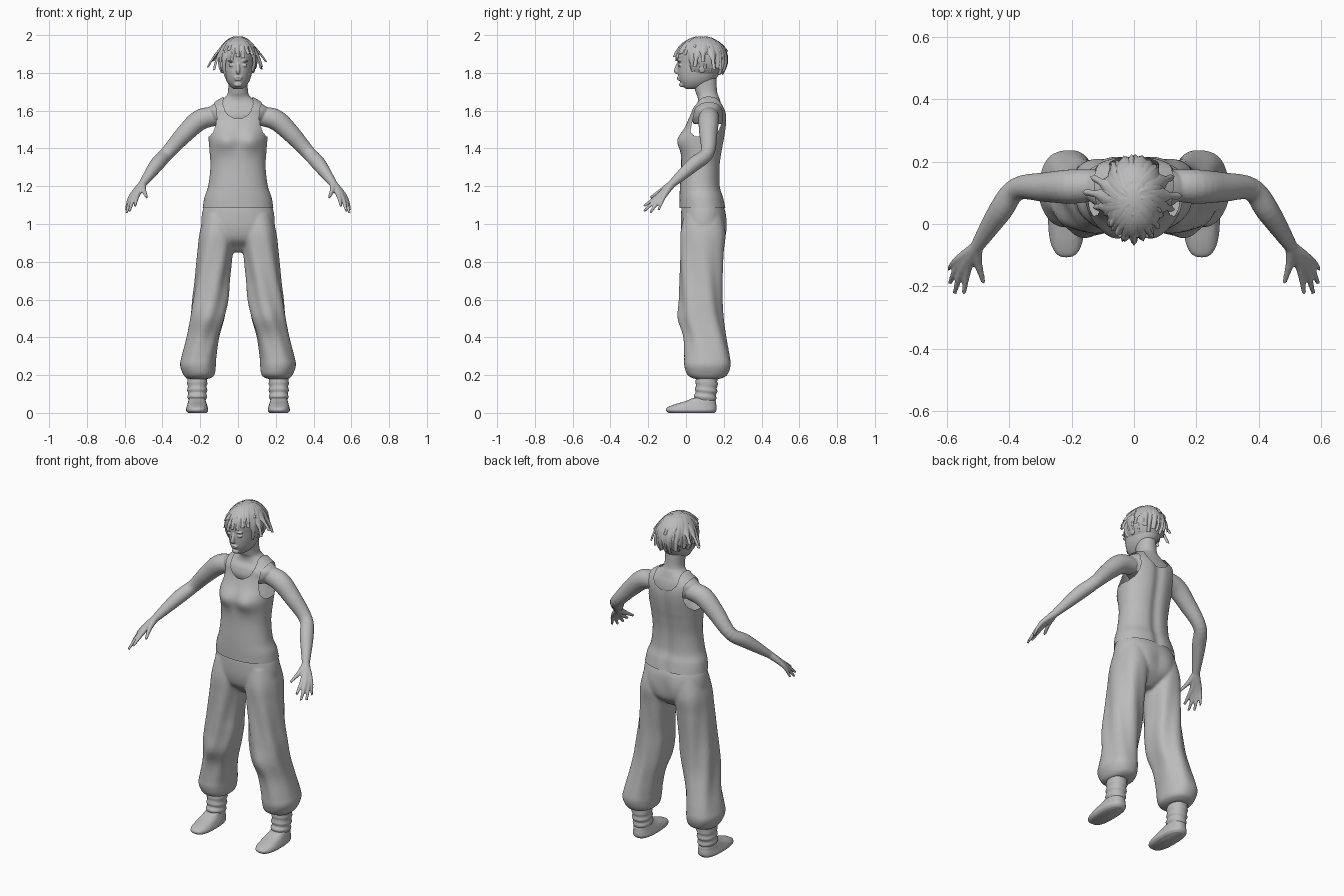
import bpy, bmesh, math, random
from mathutils import Vector, Matrix

random.seed(4)
cube = bpy.data.objects.get("Cube")
if cube:
    bpy.data.objects.remove(cube)

grey = bpy.data.materials.new("plain_grey")
grey.use_nodes = True
grey.diffuse_color = (0.5, 0.5, 0.5, 1)
grey.node_tree.nodes["Principled BSDF"].inputs["Base Color"].default_value = (0.5, 0.5, 0.5, 1)


def finish(name, bm, voxel=0, smooth=0):
    """Turn a bmesh into a smooth object, optionally fusing its overlapping parts."""
    bmesh.ops.recalc_face_normals(bm, faces=bm.faces)
    for face in bm.faces:
        face.smooth = True
    mesh = bpy.data.meshes.new(name)
    bm.to_mesh(mesh)
    bm.free()
    mesh.materials.append(grey)
    obj = bpy.data.objects.new(name, mesh)
    bpy.context.collection.objects.link(obj)
    if voxel:
        fuse = obj.modifiers.new("fuse", 'REMESH')
        fuse.mode = 'VOXEL'
        fuse.voxel_size = voxel
        fuse.use_smooth_shade = True
    if smooth:
        relax = obj.modifiers.new("relax", 'SMOOTH')
        relax.iterations = smooth
    return obj


def spline(rows, steps):
    """Smooth interpolation through rows of values."""
    out = []
    for i in range(len(rows) - 1):
        a, b = rows[max(i - 1, 0)], rows[i]
        c, d = rows[i + 1], rows[min(i + 2, len(rows) - 1)]
        for s in range(steps):
            t = s / steps
            out.append([q + t * (r - p) / 2 + t * t * (p - 2.5 * q + 2 * r - w / 2)
                        + t ** 3 * (1.5 * (q - r) + (w - p) / 2)
                        for p, q, r, w in zip(a, b, c, d)])
    out.append(list(rows[-1]))
    return out


def skin_rings(bm, rings, caps=True):
    rings = [[bm.verts.new(p) for p in ring] for ring in rings]
    n = len(rings[0])
    for low, high in zip(rings, rings[1:]):
        for i in range(n):
            j = (i + 1) % n
            bm.faces.new((low[i], low[j], high[j], high[i]))
    if caps:
        bm.faces.new(rings[0])
        bm.faces.new(rings[-1])


def loft(bm, rows, side=1, power=2.2, n=48, steps=6, caps=True, shape=None):
    """Horizontal rings; each row is z, x low, x high, y front, y back."""
    rings = []
    for z, x0, x1, y0, y1 in spline(rows, steps):
        ring = []
        for i in range(n):
            a = math.tau * i / n
            c, s = math.cos(a), math.sin(a)
            u = math.copysign(abs(c) ** (2 / power), c)
            v = math.copysign(abs(s) ** (2 / power), s)
            p = Vector(((x0 + x1 + u * (x1 - x0)) / 2, (y0 + y1 + v * (y1 - y0)) / 2, z))
            if shape:
                shape(p, a, v)
            p.x *= side
            ring.append(p)
        rings.append(ring)
    skin_rings(bm, rings, caps)


def centred(rows):
    return [(z, -w, w, y0, y1) for z, w, y0, y1 in rows]


def tube(bm, rows, side=1, n=16, steps=5):
    """Round limb; each row is x, y, z, radius."""
    path = spline(rows, steps)
    rings = []
    for i, (x, y, z, r) in enumerate(path):
        a, b = path[max(i - 1, 0)], path[min(i + 1, len(path) - 1)]
        turn = (Vector(b[:3]) - Vector(a[:3])).to_track_quat('Z', 'Y')
        ring = []
        for k in range(n):
            t = math.tau * k / n
            p = Vector((x, y, z)) + turn @ Vector((r * math.cos(t), r * math.sin(t), 0))
            p.x *= side
            ring.append(p)
        rings.append(ring)
    skin_rings(bm, rings)


def ball(bm, centre, size):
    bmesh.ops.create_uvsphere(bm, u_segments=32, v_segments=20, radius=1,
                              matrix=Matrix.Translation(centre) @ Matrix.Diagonal((*size, 1)))


def bump(p, x, z, width):
    return math.exp(-((abs(p.x) - x) ** 2 + (p.z - z) ** 2) / width ** 2)


# Upper body: shoulders, neck, arms and hands fused together
bm = bmesh.new()
loft(bm, centred([(1.53, .12, .04, .19), (1.57, .15, .03, .2), (1.61, .16, .04, .195),
                  (1.64, .12, .06, .185), (1.67, .07, .062, .175), (1.7, .053, .05, .165),
                  (1.78, .052, .03, .16)]))
wrist = (.505, -.075, 1.212, .021)
fingers = [((.532, -.14, 1.155, .014), (.545, -.222, 1.095, .007)),
           ((.55, -.143, 1.145, .014), (.575, -.222, 1.068, .007)),
           ((.563, -.133, 1.138, .013), (.59, -.19, 1.06, .007)),
           ((.57, -.118, 1.142, .012), (.594, -.145, 1.072, .006)),
           ((.5, -.125, 1.18, .014), (.482, -.188, 1.14, .007))]
for side in (1, -1):
    tube(bm, [(.12, .125, 1.57, .05), (.2, .12, 1.552, .055), (.28, .118, 1.48, .048),
              (.375, .112, 1.375, .037), (.43, .04, 1.315, .038), wrist], side, 24)
    for knuckle, tip in fingers:
        tube(bm, [wrist, knuckle, tip], side, 12)
finish("upper_body", bm, .005, 3)

# Head with nose, lips, eyes and ears
bm = bmesh.new()
loft(bm, centred([(1.715, .022, .0, .06), (1.73, .042, -.018, .11), (1.76, .062, -.034, .15),
                  (1.8, .074, -.042, .18), (1.85, .081, -.043, .2), (1.9, .084, -.044, .205),
                  (1.95, .074, -.02, .19), (1.985, .035, .03, .14)]), power=2.1)
tube(bm, [(0, -.04, 1.85, .008), (0, -.05, 1.825, .01), (0, -.052, 1.808, .012),
          (0, -.04, 1.8, .009)])
ball(bm, (0, -.037, 1.776), (.024, .012, .006))
ball(bm, (0, -.036, 1.765), (.02, .012, .006))
ball(bm, (0, -.022, 1.738), (.022, .015, .014))
for side in (1, -1):
    ball(bm, (side * .035, -.034, 1.84), (.016, .009, .007))
    ball(bm, (side * .035, -.036, 1.862), (.022, .01, .005))
    ball(bm, (side * .082, .085, 1.83), (.01, .02, .032))
finish("head", bm, .004, 2)

# Hair cap
bm = bmesh.new()
centre, size = Vector((0, .083, 1.876)), Vector((.1, .134, .116))
ball(bm, centre, size)
face_side = [f for f in bm.faces if f.calc_center_median().z < 1.8
             or (f.calc_center_median().y < .04 and f.calc_center_median().z < 1.91)]
bmesh.ops.delete(bm, geom=face_side, context='FACES')
finish("hair_cap", bm)


# Hair locks: tapered curved strips laid over the skull
def lock(bm, az, el, width, flare=1.12, twist=20, top=78):
    rows = []
    for i in range(11):
        t = i / 10
        a = math.radians(az + twist * (1 - t) ** 2)
        e = math.radians(top + (el - top) * t)
        k = 1.03 + (flare - 1.03) * t ** 3
        out = Vector((math.sin(a) * math.cos(e), -math.cos(a) * math.cos(e), math.sin(e)))
        across = Vector((math.cos(a), math.sin(a), 0))
        mid = centre + out * size * k
        w = width * (.35 + .65 * math.sin(math.pi * min(t * 1.1 + .12, 1)))
        rows.append([bm.verts.new(mid + across * w * u - out * .012 * abs(u))
                     for u in (-1, -.5, 0, .5, 1)])
    for low, high in zip(rows, rows[1:]):
        for i in range(4):
            bm.faces.new((low[i], low[i + 1], high[i + 1], high[i]))


bm = bmesh.new()
for i in range(22):
    az = -180 + i * 360 / 22
    front = abs(az) < 55
    end = random.uniform(0, 22) if front else random.uniform(-42, -22)
    lock(bm, az, end, random.uniform(.026, .036), random.uniform(1.05, 1.16),
         random.uniform(-30, 30))
for i in range(10):
    lock(bm, i * 36 + random.uniform(-8, 8), random.uniform(10, 30), .028, 1.1, 25)
for az, el, flare in [(-95, -14, 1.72), (-80, -22, 1.45), (-110, -5, 1.5), (92, -6, 1.56),
                      (78, -16, 1.4), (112, -20, 1.5), (135, -26, 1.25), (-140, -22, 1.25)]:
    lock(bm, az, el, .03, flare, 15, 60)
lock(bm, -55, -58, .026, 1.27, 25)
lock(bm, -20, -6, .028, 1.12, 35)
finish("hair_locks", bm)


# Vest: thin open shell with neckline and armholes cut away
def chest(p, a, v):
    if v < 0:
        p.y -= .026 * bump(p, .07, 1.44, .06) * min(1, -2 * v)
    else:
        p.y -= .012 * math.exp(-(p.x / .03) ** 2) * v


bm = bmesh.new()
loft(bm, centred([(1.085, .187, -.034, .212), (1.14, .178, -.034, .2), (1.2, .158, -.032, .183),
                  (1.3, .146, -.026, .182), (1.38, .15, -.025, .192), (1.45, .156, -.026, .205),
                  (1.52, .16, .0, .215), (1.57, .166, .018, .216), (1.61, .17, .03, .208),
                  (1.645, .125, .05, .196), (1.675, .075, .055, .183)]),
     n=120, steps=9, caps=False, shape=chest)


def uncovered(c):
    x = abs(c.x)
    neck_low = 1.56 if c.y < .12 else 1.575
    neck = c.z > 1.64 and x < .075 or (x / .075) ** 2 + ((c.z - 1.64) / (1.64 - neck_low)) ** 2 < 1
    arm = ((x - .19) / .075) ** 2 + ((c.z - 1.57) / .12) ** 2 < 1
    return neck or arm


bmesh.ops.delete(bm, geom=[f for f in bm.faces if uncovered(f.calc_center_median())],
                 context='FACES')
for _ in range(3):
    edge = [v for v in bm.verts if v.is_boundary and v.co.z > 1.2]
    bmesh.ops.smooth_vert(bm, verts=edge, factor=.5, use_axis_x=True, use_axis_y=True,
                          use_axis_z=True)
finish("vest", bm)


# Baggy trousers: hips and two legs fused together
def seat(p, a, v):
    if v > 0:
        p.y += .016 * bump(p, .085, .98, .07) * v


def folds(p, a, v):
    depth = .005 * math.sin(math.pi * min(max((1.0 - p.z) / .8, 0), 1))
    wave = depth * math.sin(6 * a + 9 * p.z)
    p.x += wave * math.cos(a)
    p.y += wave * math.sin(a)
    if v < 0:
        p.y -= .008 * bump(p, .15, .5, .06)


bm = bmesh.new()
loft(bm, centred([(1.12, .17, -.018, .185), (1.06, .19, -.026, .208), (.98, .194, -.026, .206),
                  (.92, .17, -.01, .2), (.88, .1, .03, .17), (.85, .04, .06, .13)]), shape=seat)
for side in (1, -1):
    loft(bm, [(1.05, .03, .18, -.01, .19), (.95, .022, .203, -.03, .21),
              (.85, .03, .213, -.032, .202), (.7, .045, .228, -.033, .192),
              (.6, .05, .243, -.034, .19), (.5, .07, .255, -.033, .196),
              (.4, .1, .272, -.012, .212), (.3, .115, .297, -.01, .232),
              (.25, .118, .306, -.01, .237), (.2, .125, .288, .008, .218),
              (.18, .155, .27, .045, .18)], side, shape=folds)
finish("trousers", bm, .008, 4)


# Slouched socks and soft shoes
def wrinkles(p, a, v):
    grow = 1 + .06 * math.sin(p.z * 170 + 1.2 * math.sin(a))
    p.x = .216 + (p.x - .216) * grow
    p.y = .11 + (p.y - .11) * grow


for side, word in ((1, "left"), (-1, "right")):
    bm = bmesh.new()
    loft(bm, [(.05, .172, .26, .04, .156), (.09, .166, .266, .045, .16),
              (.13, .165, .267, .05, .165), (.2, .162, .27, .052, .17)], side, shape=wrinkles)
    finish(word + "_sock", bm)
    bm = bmesh.new()
    loft(bm, [(0, .168, .265, -.092, .15), (.012, .158, .275, -.106, .16),
              (.028, .16, .273, -.1, .162), (.045, .165, .268, -.06, .16),
              (.06, .17, .264, -.01, .158), (.078, .175, .258, .035, .15)], side, power=2.6)
    finish(word + "_shoe", bm)
